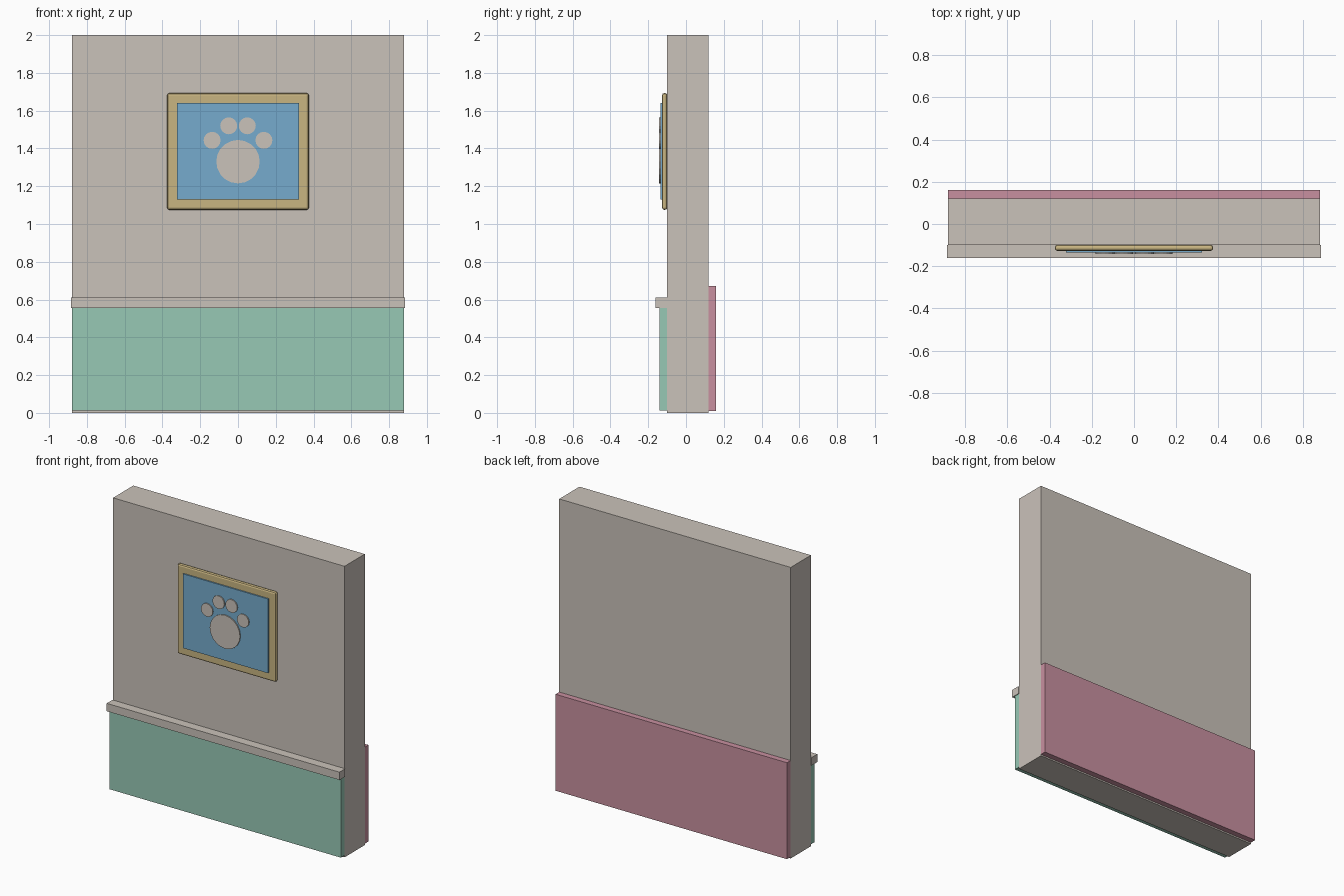
import bpy
from math import pi

old = bpy.data.objects.get("Cube")
if old:
    bpy.data.objects.remove(old, do_unlink=True)


def material(name, r, g, b):
    m = bpy.data.materials.new(name)
    m.use_nodes = True
    m.diffuse_color = (r, g, b, 1)
    m.node_tree.nodes["Principled BSDF"].inputs["Base Color"].default_value = (r, g, b, 1)
    return m


plaster = material("warm_grey", 0.59, 0.54, 0.49)
green = material("mint_green", 0.31, 0.58, 0.46)
pink = material("dusty_pink", 0.58, 0.28, 0.35)
gold = material("pale_gold", 0.58, 0.46, 0.22)
blue = material("sky_blue", 0.18, 0.41, 0.61)


def box(name, mat, half_x, y0, y1, z0, z1):
    """Box centred on x, given by its y and z limits."""
    bpy.ops.mesh.primitive_cube_add(size=1, location=(0, (y0 + y1) / 2, (z0 + z1) / 2))
    ob = bpy.context.object
    ob.name = name
    ob.scale = (2 * half_x, y1 - y0, z1 - z0)
    bpy.ops.object.transform_apply(location=False, rotation=False, scale=True)
    ob.data.materials.append(mat)
    return ob


def disc(name, x, z, radius, sides):
    """Thin round plate on the front of the canvas."""
    bpy.ops.mesh.primitive_cylinder_add(vertices=sides, radius=radius, depth=0.008,
                                        location=(x, -0.139, z), rotation=(pi / 2, 0, 0))
    ob = bpy.context.object
    ob.name = name
    ob.data.materials.append(plaster)


# Wall with lower panels on both sides and a rail on the front
box("wall", plaster, 0.88, -0.10, 0.12, 0, 2)
box("front_panel", green, 0.88, -0.14, -0.10, 0.013, 0.556)
box("chair_rail", plaster, 0.885, -0.162, -0.10, 0.556, 0.61)
box("back_panel", pink, 0.88, 0.12, 0.16, 0.01, 0.673)

# Picture: bevelled frame board and raised canvas
frame = box("picture_frame", gold, 0.375, -0.127, -0.099, 1.075, 1.693)
bevel = frame.modifiers.new("rounded_edges", "BEVEL")
bevel.width = 0.012
bevel.segments = 2
box("picture_canvas", blue, 0.323, -0.136, -0.12, 1.13, 1.64)

# Paw print: one pad and two mirrored pairs of toes
disc("paw_pad", 0, 1.33, 0.115, 20)
for side, label in ((1, "left"), (-1, "right")):
    disc(label + "_inner_toe", side * 0.049, 1.52, 0.045, 16)
    disc(label + "_outer_toe", side * 0.137, 1.443, 0.045, 16)
